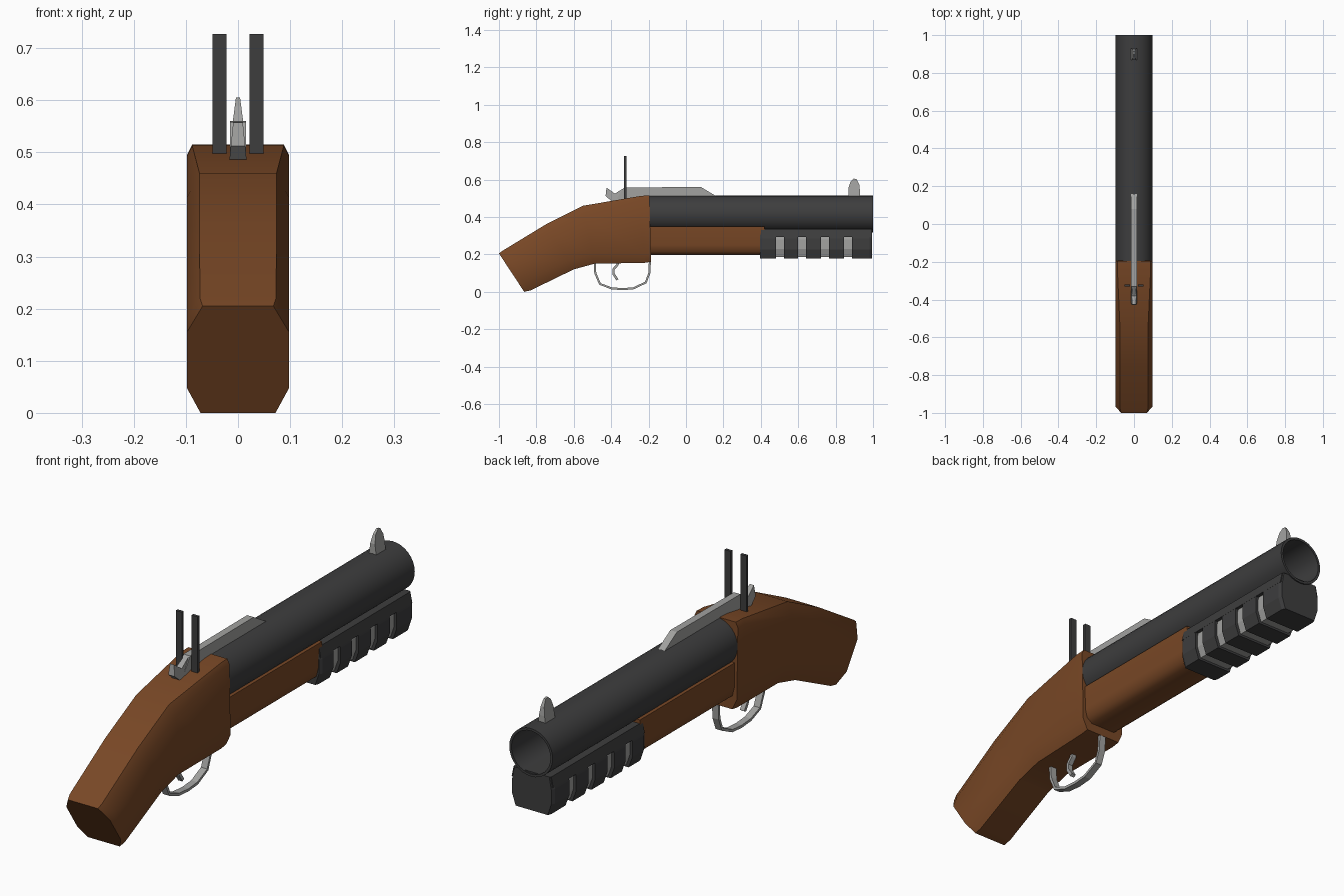
import bpy, bmesh, math
from mathutils import Vector

if "Cube" in bpy.data.objects:
    bpy.data.objects.remove(bpy.data.objects["Cube"])


def material(name, r, g, b):
    m = bpy.data.materials.new(name)
    m.diffuse_color = (r, g, b, 1)
    m.use_nodes = True
    m.node_tree.nodes["Principled BSDF"].inputs["Base Color"].default_value = m.diffuse_color
    return m


WOOD = material("brown wood", 0.19, 0.064, 0.019)
DARK = material("dark metal", 0.047, 0.047, 0.048)
GREY = material("grey steel", 0.36, 0.36, 0.35)


def loft(name, rings, mat, closed=False, smooth=None):
    """Skin a list of equal-length rings; cap the ends unless closed."""
    bm = bmesh.new()
    vs = [[bm.verts.new(p) for p in ring] for ring in rings]
    n = len(vs[0])
    for k in range(len(vs) if closed else len(vs) - 1):
        a, b = vs[k], vs[(k + 1) % len(vs)]
        for i in range(n):
            j = (i + 1) % n
            bm.faces.new((a[i], a[j], b[j], b[i]))
    if not closed:
        bm.faces.new(vs[0])
        bm.faces.new(vs[-1])
    bmesh.ops.recalc_face_normals(bm, faces=bm.faces)
    me = bpy.data.meshes.new(name)
    bm.to_mesh(me)
    bm.free()
    me.materials.append(mat)
    ob = bpy.data.objects.new(name, me)
    bpy.context.collection.objects.link(ob)
    if smooth:
        bpy.ops.object.select_all(action='DESELECT')
        ob.select_set(True)
        bpy.context.view_layer.objects.active = ob
        bpy.ops.object.shade_smooth_by_angle(angle=math.radians(smooth))
    return ob


def plate(name, profile, mat, half):
    """Side profile (y, z) given thickness in x; half is a function of z."""
    return loft(name, [[(s * half(z), y, z) for y, z in profile] for s in (-1, 1)], mat)


def along_y(name, half_section, ys, mat, smooth=None):
    """Mirrored (x, z) section extruded through the y stations (y, scale)."""
    sec = half_section + [(-x, z) for x, z in reversed(half_section)]
    return loft(name, [[(x * s, y, z) for x, z in sec] for y, s in ys], mat, smooth=smooth)


def strip(name, path, thick, half_w):
    """Flat bar following a (y, z) path."""
    pts = [Vector(p) for p in path]
    rings = []
    for i, p in enumerate(pts):
        t = (pts[min(i + 1, len(pts) - 1)] - pts[max(i - 1, 0)]).normalized()
        o = Vector((-t.y, t.x)) * thick / 2
        rings.append([(x, p.x + s * o.x, p.y + s * o.y)
                      for x, s in ((-half_w, -1), (half_w, -1), (half_w, 1), (-half_w, 1))])
    return loft(name, rings, GREY)


# Stock: chamfered sections, each from a top point to a bottom point
W = 0.098
stations = [  # top y, z, bottom y, z, top inset, bottom inset
    (-1.00, 0.205, -0.865, 0.000, 0.030, 0.026),
    (-0.98, 0.220, -0.830, 0.008, 0.025, 0.025),
    (-0.75, 0.360, -0.600, 0.120, 0.024, 0.025),
    (-0.55, 0.460, -0.490, 0.150, 0.024, 0.025),
    (-0.24, 0.513, -0.220, 0.155, 0.010, 0.020),
    (-0.195, 0.515, -0.187, 0.160, 0.010, 0.020)]
rings = []
for ty, tz, by, bz, ti, bi in stations:
    t, b = Vector((ty, tz)), Vector((by, bz))
    d = (b - t).normalized()
    half = [(W - ti, t), (W, t + d * ti * 2), (W, b - d * bi * 2.2), (W - bi, b)]
    ring = half + [(-x, p) for x, p in reversed(half)]
    rings.append([(x, p.x, p.y) for x, p in ring])
loft("stock", rings, WOOD, smooth=50)

# Barrel: hollow tube
N, CZ = 32, 0.416
rings = [[(r * math.cos(2 * math.pi * i / N), y, CZ + r * math.sin(2 * math.pi * i / N))
          for i in range(N)]
         for r, y in ((W, -0.2), (W, 1.0), (0.088, 1.0), (0.088, -0.19))]
loft("barrel", rings, DARK, smooth=40)

# Wooden fore-end under the barrel
along_y("fore_end", [(0.086, 0.35), (0.086, 0.25), (0.078, 0.215), (0.055, 0.196)],
        [(-0.2, 1), (0.42, 1)], WOOD, smooth=50)

# Pump grip: upper spine, separate ribs, and a grey core showing in the grooves
along_y("pump_spine", [(0.085, 0.335), (0.094, 0.292)], [(0.4, 1), (0.99, 1)], DARK)
grooves = [0.503, 0.62, 0.743, 0.866]
edges = [0.4] + [g + s for g in grooves for s in (-0.022, 0.022)] + [0.99]
rib = [(0.085, 0.335), (0.095, 0.285), (0.095, 0.225), (0.078, 0.178)]
for k in range(0, len(edges), 2):
    ys = [(edges[k], 1), (edges[k + 1], 1)]
    if k == 0:
        ys = [(0.395, 0.93), (0.408, 1)] + ys[1:]
    if k == len(edges) - 2:
        ys = ys[:1] + [(0.98, 1), (0.995, 0.93)]
    along_y("pump_rib_%d" % (k // 2 + 1), rib, ys, DARK)
along_y("pump_core", [(0.075, 0.31), (0.083, 0.28), (0.083, 0.23), (0.068, 0.187)],
        [(0.42, 1), (0.97, 1)], GREY)

# Top rail and hammer
plate("top_rail", [(-0.37, 0.50), (-0.33, 0.558), (0.08, 0.56), (0.16, 0.512), (0.16, 0.50)],
      GREY, lambda z: 0.015)
plate("hammer", [(-0.43, 0.512), (-0.425, 0.557), (-0.38, 0.525), (-0.33, 0.556),
                 (-0.33, 0.48), (-0.40, 0.487)],
      GREY, lambda z: 0.017 - (z - 0.48) * 0.1)

# Front sight blade, tapering upwards
plate("front_sight", [(0.868, 0.505), (0.868, 0.555), (0.88, 0.59), (0.897, 0.605),
                      (0.912, 0.602), (0.926, 0.575), (0.93, 0.54), (0.93, 0.505)],
      GREY, lambda z: 0.017 - (z - 0.505) * 0.13)

# Two rear sight posts
for side, s in (("left", -1), ("right", 1)):
    x0, x1 = s * 0.022, s * 0.049
    loft("rear_sight_" + side,
         [[(x0, -0.331, z), (x1, -0.331, z), (x1, -0.319, z), (x0, -0.319, z)]
          for z in (0.49, 0.727)], DARK)

# Trigger guard and trigger
strip("trigger_guard", [(-0.488, 0.16), (-0.485, 0.10), (-0.46, 0.042), (-0.40, 0.019),
                        (-0.34, 0.014), (-0.28, 0.019), (-0.215, 0.05), (-0.196, 0.10),
                        (-0.193, 0.165)], 0.011, 0.014)
strip("trigger", [(-0.362, 0.17), (-0.366, 0.145), (-0.388, 0.12), (-0.387, 0.095),
                  (-0.367, 0.064)], 0.013, 0.010)
